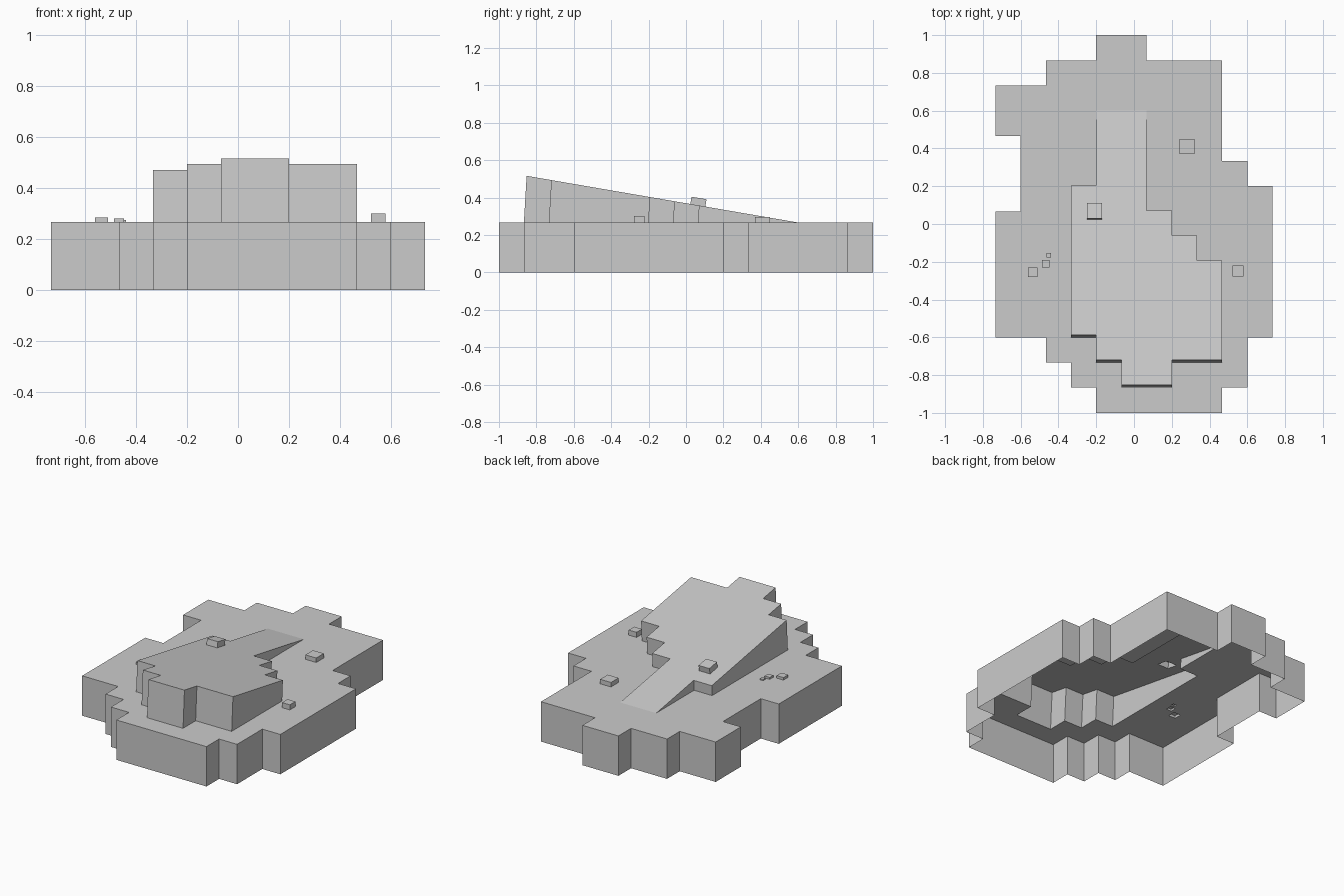
import bpy, bmesh

cube = bpy.data.objects.get("Cube")
if cube:
    bpy.data.objects.remove(cube, do_unlink=True)

U = 2 / 15            # grid cell of the stepped outlines
DECK = 2 * U          # deck height
SLOPE = 0.172
TIP = 4.5 * U         # where the ramp meets the deck

mat = bpy.data.materials.new("stone_grey")
mat.use_nodes = True
grey = (0.6, 0.6, 0.6, 1)
mat.diffuse_color = grey
mat.node_tree.nodes["Principled BSDF"].inputs["Base Color"].default_value = grey


def steps(x, y, runs):
    """Closed stepped outline: alternate x and y runs, in grid cells."""
    pts = []
    for i, run in enumerate(runs):
        pts.append((x * U, y * U))
        if i % 2 == 0:
            x += run
        else:
            y += run
    return ccw(pts)


def ccw(pts):
    area = sum(a[0] * b[1] - b[0] * a[1] for a, b in zip(pts, pts[1:] + pts[:1]))
    return pts if area > 0 else pts[::-1]


def square(x, y, s):
    h = s / 2
    return [(x - h, y - h), (x + h, y - h), (x + h, y + h), (x - h, y + h)]


def walls(bm, low, high):
    a = [bm.verts.new(p) for p in low]
    b = [bm.verts.new(p) for p in high]
    for i in range(len(a)):
        j = (i + 1) % len(a)
        bm.faces.new((a[i], a[j], b[j], b[i]))


def cap(bm, loops, height):
    """Fill an outline with holes, then lift it to the height function."""
    verts, edges = [], []
    for loop in loops:
        ring = [bm.verts.new((x, y, 0)) for x, y in loop]
        edges += [bm.edges.new((p, q)) for p, q in zip(ring, ring[1:] + ring[:1])]
        verts += ring
    made = bmesh.ops.triangle_fill(bm, edges=edges, use_beauty=True, normal=(0, 0, 1))
    for g in made["geom"]:
        if isinstance(g, bmesh.types.BMFace):
            g.normal_update()
            if g.normal.z < 0:
                g.normal_flip()
    for v in verts:
        v.co.z = height(v.co.y)


def finish(name, bm):
    bmesh.ops.remove_doubles(bm, verts=bm.verts, dist=0.0005)
    mesh = bpy.data.meshes.new(name)
    bm.to_mesh(mesh)
    bm.free()
    mesh.materials.append(mat)
    bpy.context.collection.objects.link(bpy.data.objects.new(name, mesh))


def flat(y):
    return DECK


def ramp_z(y):
    return DECK + SLOPE * (TIP - y)


def lean(y):
    return TIP + (y - TIP) * 0.99


deck_outline = steps(-1.5, 7.5, [2, -1, 3, -4, 1, -1, 1, -6, -1, -2, -1, -1, -5, 1,
                                 -1, 1, -1, 1, -2, 5, 1, 3, -1, 2, 2, 1, 2, 1])
ramp_outline = steps(-1.5, 4.5, [2, -4, 1, -1, 1, -1, 1, -4, -2, -1, -2, 1,
                                 -1, 1, -1, 6, 1, 3])

# Small blocks on the deck: name, x, y, size, height
blocks = [("back_block", 0.28, 0.41, 0.08, 0.03),
          ("left_block", 0.55, -0.25, 0.058, 0.034),
          ("right_block", -0.535, -0.255, 0.05, 0.017),
          ("right_small_block", -0.467, -0.21, 0.038, 0.013),
          ("right_tiny_block", -0.452, -0.165, 0.024, 0.008)]

# Deck: open underneath, with openings below the ramp and the blocks
bm = bmesh.new()
walls(bm, [(x, y, 0) for x, y in deck_outline], [(x, y, DECK) for x, y in deck_outline])
cap(bm, [deck_outline, ramp_outline] + [square(x, y, s) for _, x, y, s, _ in blocks], flat)
finish("deck", bm)

# Ramp: hollow sloping block with slightly leaning walls
ramp_block = square(-0.21, 0.063, 0.08)
ramp_top = [(x, lean(y)) for x, y in ramp_outline]
bm = bmesh.new()
walls(bm, [(x, y, DECK) for x, y in ramp_outline],
      [(x, y, ramp_z(y)) for x, y in ramp_top])
cap(bm, [ramp_top, ramp_block], ramp_z)
bmesh.ops.dissolve_degenerate(bm, dist=0.0005, edges=bm.edges)
finish("ramp", bm)

# Deck blocks
for name, x, y, s, h in blocks:
    ring = square(x, y, s)
    bm = bmesh.new()
    walls(bm, [(px, py, DECK) for px, py in ring], [(px, py, DECK + h) for px, py in ring])
    cap(bm, [ring], lambda _, top=DECK + h: top)
    finish(name, bm)

# Block tilted with the ramp
H = 0.04
upper = [(x, y + H * SLOPE) for x, y in ramp_block]
bm = bmesh.new()
walls(bm, [(x, y, ramp_z(y)) for x, y in ramp_block],
      [(x, y, ramp_z(y) + H) for x, y in upper])
cap(bm, [upper], lambda y: ramp_z(y) + H)
finish("ramp_block", bm)
